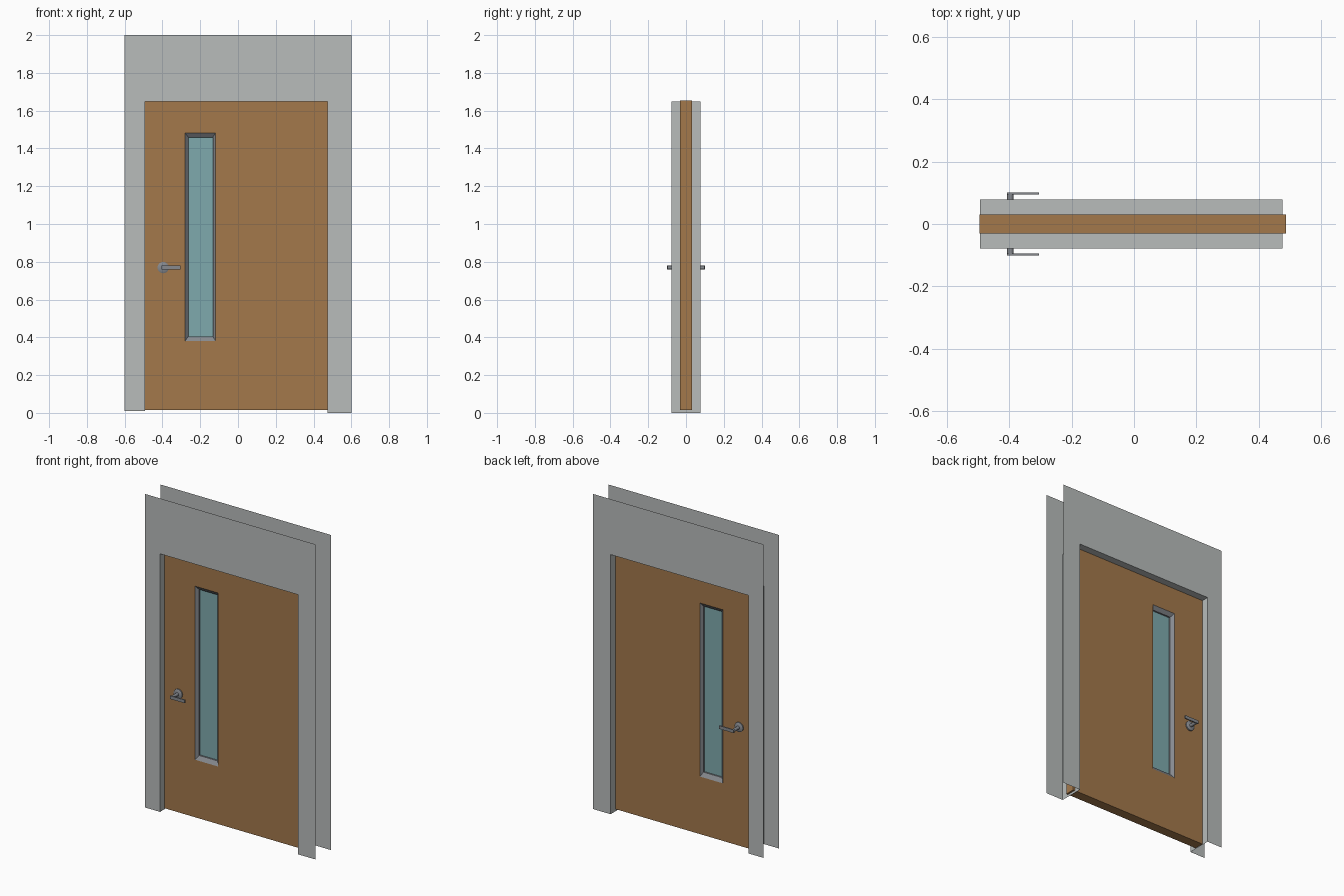
import bpy, bmesh, math
from mathutils import Matrix, Vector

if "Cube" in bpy.data.objects:
    bpy.data.objects.remove(bpy.data.objects["Cube"])


def srgb(r, g, b):
    lin = [((c / 255 + 0.055) / 1.055) ** 2.4 for c in (r, g, b)]
    return (*lin, 1.0)


def material(name, colour):
    m = bpy.data.materials.new(name)
    m.diffuse_color = colour
    m.use_nodes = True
    m.node_tree.nodes["Principled BSDF"].inputs["Base Color"].default_value = m.diffuse_color
    return m


GREY = material("wall_grey", srgb(184, 188, 187))
WOOD = material("wood_brown", srgb(163, 120, 75))
METAL = material("metal_grey", srgb(135, 138, 143))
GLASS = material("glass_teal", srgb(127, 170, 174))


def finish(name, bm, mat):
    me = bpy.data.meshes.new(name)
    bm.to_mesh(me)
    bm.free()
    me.materials.append(mat)
    ob = bpy.data.objects.new(name, me)
    bpy.context.collection.objects.link(ob)
    return ob


def loft(name, loops, mat, flip=False):
    """Join rectangles (x0, x1, z0, z1, y) one after the other."""
    bm = bmesh.new()
    rings = [[bm.verts.new(p) for p in ((x0, y, z0), (x1, y, z0), (x1, y, z1), (x0, y, z1))]
             for x0, x1, z0, z1, y in loops]
    for a, b in zip(rings, rings[1:]):
        for i in range(4):
            j = (i + 1) % 4
            f = bm.faces.new((a[i], a[j], b[j], b[i]))
            if flip:
                f.normal_flip()
    return finish(name, bm, mat)


def box(bm, lo, hi):
    lo, hi = Vector(lo), Vector(hi)
    m = Matrix.Translation((lo + hi) / 2) @ Matrix.Diagonal((*(hi - lo), 1))
    bmesh.ops.create_cube(bm, size=1, matrix=m)


def peg(bm, x, z, y0, y1, r0, r1, sides):
    """Round peg along y, radius r0 at y0 and r1 at y1."""
    turn = Matrix.Rotation(-math.pi / 2, 4, 'X')
    if y1 < y0:
        turn = Matrix.Rotation(math.pi / 2, 4, 'X')
    bmesh.ops.create_cone(bm, cap_ends=True, segments=sides, radius1=r0, radius2=r1,
                          depth=abs(y1 - y0),
                          matrix=Matrix.Translation((x, (y0 + y1) / 2, z)) @ turn)


# Wall surround: two thin sheets joined by the lining of the opening
Y_WALL = 0.078
outline = [(-0.6, 0.01), (-0.493, 0.01), (-0.493, 1.648), (0.475, 1.648),
           (0.475, 0), (0.6, 0), (0.6, 2), (-0.6, 2)]
bm = bmesh.new()
front = [bm.verts.new((x, -Y_WALL, z)) for x, z in outline]
back = [bm.verts.new((x, Y_WALL, z)) for x, z in outline]
bm.faces.new(front)
bm.faces.new(back[::-1])
for i in (1, 2, 3):
    bm.faces.new((front[i], back[i], back[i + 1], front[i + 1]))
finish("wall_surround", bm, GREY)

# Door leaf with a window hole
Y_DOOR = 0.031
leaf = (-0.494, 0.487, 0.015, 1.653)
hole = (-0.28, -0.119, 0.38, 1.482)
pane = (-0.263, -0.133, 0.405, 1.459)
loft("door_leaf", [(*hole, Y_DOOR), (*leaf, Y_DOOR), (*leaf, -Y_DOOR), (*hole, -Y_DOOR)], WOOD)

# Glass in the middle of the door
bm = bmesh.new()
box(bm, (pane[0], -0.004, pane[2]), (pane[1], 0.004, pane[3]))
finish("window_glass", bm, GLASS)

# Sloped window trim and lever handle on both sides
HX, HZ = -0.396, 0.769
for s, side in ((-1, "front"), (1, "back")):
    loft("window_trim_" + side,
         [(*hole, s * Y_DOOR), (*pane, s * 0.014), (*pane, s * 0.004)], METAL, flip=s > 0)

    bm = bmesh.new()
    peg(bm, HX, HZ, s * 0.03, s * 0.038, 0.03, 0.03, 24)
    peg(bm, HX, HZ, s * 0.038, s * 0.043, 0.03, 0.02, 24)
    peg(bm, HX, HZ, s * 0.04, s * 0.097, 0.01, 0.01, 16)
    y0, y1 = sorted((s * 0.094, s * 0.101))
    box(bm, (-0.406, y0, 0.759), (-0.304, y1, 0.779))
    handle = finish("door_handle_" + side, bm, METAL)
    bpy.ops.object.select_all(action='DESELECT')
    handle.select_set(True)
    bpy.context.view_layer.objects.active = handle
    bpy.ops.object.shade_smooth_by_angle(angle=math.radians(30))
